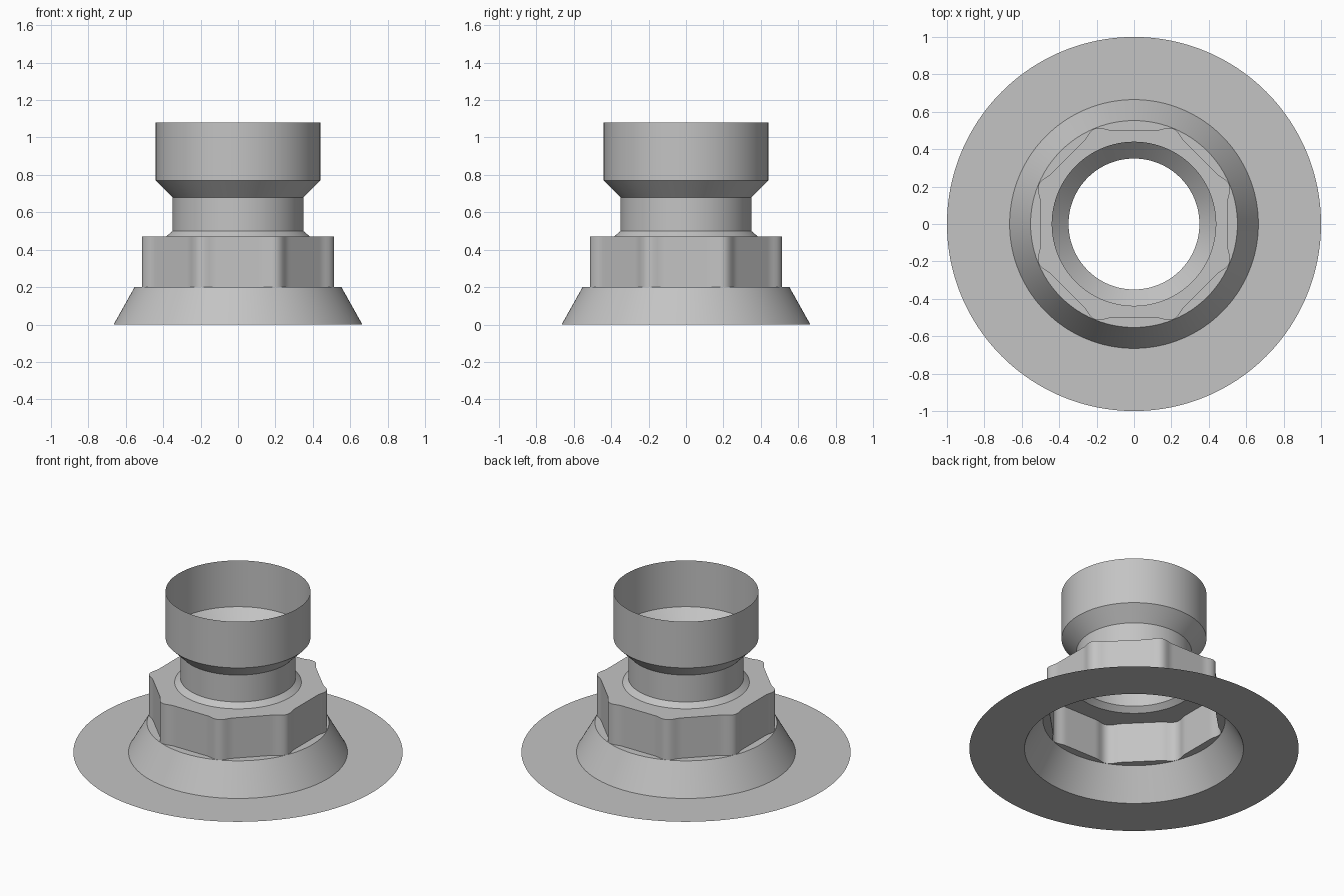
import bpy
import bmesh
import math

cube = bpy.data.objects.get("Cube")
if cube:
    bpy.data.objects.remove(cube, do_unlink=True)

SEGMENTS = 192

grey = bpy.data.materials.new("plain grey")
grey.use_nodes = True
colour = (0.55, 0.55, 0.55, 1)
grey.diffuse_color = colour
grey.node_tree.nodes["Principled BSDF"].inputs["Base Color"].default_value = colour


def nut_radius(angle):
    """Eight flats joined by slightly raised, rounded corners."""
    sector = math.pi / 4
    off = abs((angle + sector / 2) % sector - sector / 2)
    t = min(max((math.degrees(off) - 14) / 6, 0), 1)
    raised = 0.012 * t * t * (3 - 2 * t)
    return min(0.503 / math.cos(off) + raised, 0.552)


def shell(name, rings):
    """Open skin through rings of (radius or radius function, height)."""
    bm = bmesh.new()
    loops = []
    for radius, z in rings:
        loop = []
        for i in range(SEGMENTS):
            a = math.tau * i / SEGMENTS
            r = radius(a) if callable(radius) else radius
            loop.append(bm.verts.new((r * math.cos(a), r * math.sin(a), z)))
        loops.append(loop)
    for low, high in zip(loops, loops[1:]):
        for i in range(SEGMENTS):
            j = (i + 1) % SEGMENTS
            bm.faces.new((low[i], low[j], high[j], high[i]))
    mesh = bpy.data.meshes.new(name)
    bm.to_mesh(mesh)
    bm.free()
    mesh.materials.append(grey)
    obj = bpy.data.objects.new(name, mesh)
    bpy.context.collection.objects.link(obj)
    bpy.ops.object.select_all(action="DESELECT")
    obj.select_set(True)
    bpy.context.view_layer.objects.active = obj
    bpy.ops.object.shade_smooth_by_angle(angle=math.radians(25))
    return obj


# Flat base disc and the cone rising from it
shell("base_flange", [(1.0, 0), (0.665, 0)])
shell("base_cone", [(0.665, 0), (0.553, 0.2)])

# Eight-sided nut: ledge under it, walls and top face
shell("nut_ledge", [(0.553, 0.2), (nut_radius, 0.2)])
shell("nut", [(nut_radius, 0.2), (nut_radius, 0.47), (0.385, 0.47)])

# Open pipe: chamfer, neck, flare and wide socket
shell("pipe_neck", [(0.385, 0.47), (0.35, 0.5), (0.35, 0.68)])
shell("pipe_socket", [(0.35, 0.68), (0.44, 0.77), (0.44, 1.08)])
